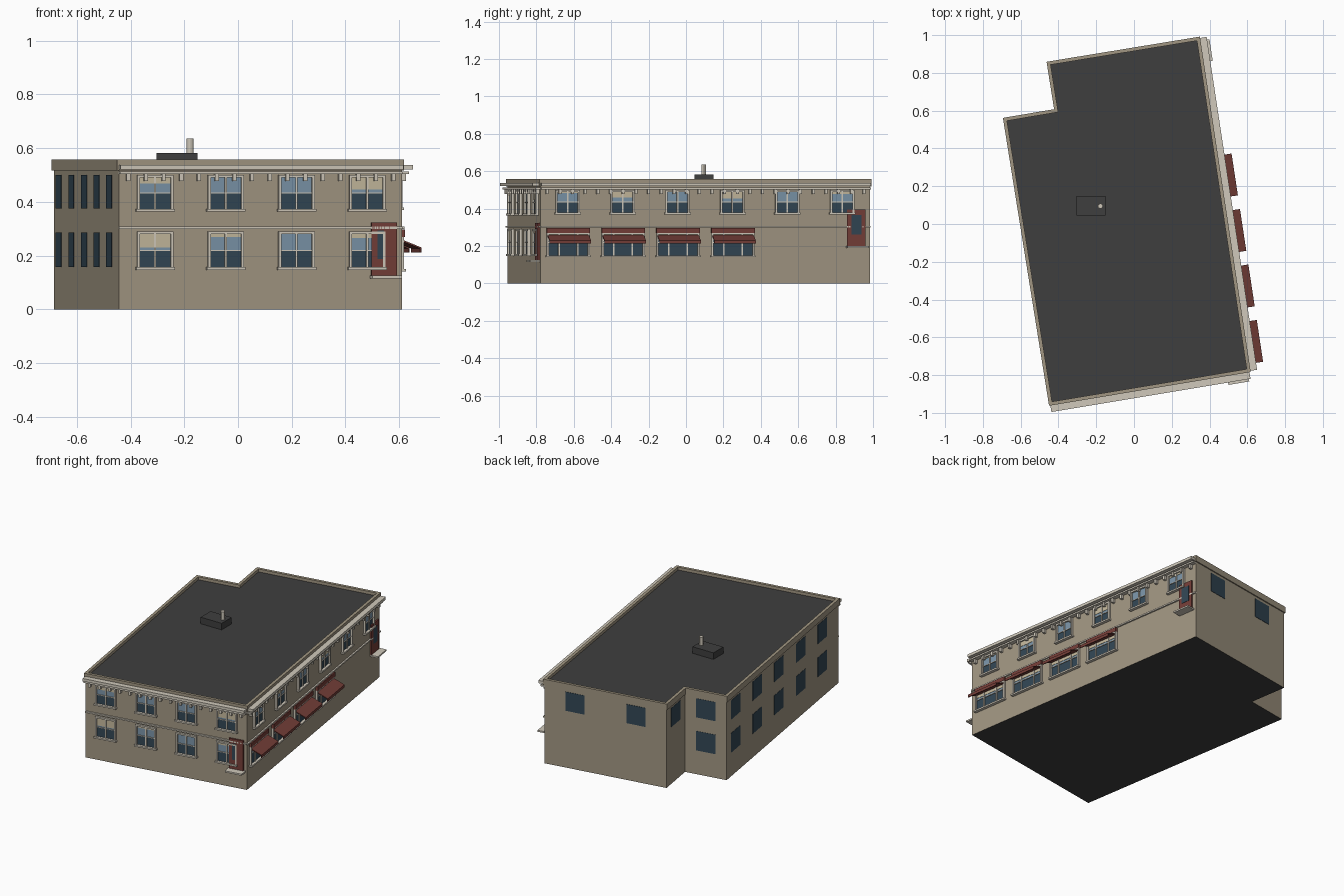
import bpy, bmesh
from mathutils import Vector

if "Cube" in bpy.data.objects:
    bpy.data.objects.remove(bpy.data.objects["Cube"])


def material(name, r, g, b):
    def lin(c):
        c /= 255
        return c / 12.92 if c <= 0.04045 else ((c + 0.055) / 1.055) ** 2.4
    m = bpy.data.materials.new(name)
    m.diffuse_color = (lin(r), lin(g), lin(b), 1)
    m.use_nodes = True
    m.node_tree.nodes["Principled BSDF"].inputs["Base Color"].default_value = m.diffuse_color
    return m


WALL = material("tan_wall", 161, 150, 130)
ROOF = material("dark_roof", 62, 62, 62)
TRIM = material("pale_stone", 208, 201, 187)
RED = material("dull_red", 116, 62, 56)
DARK = material("dark_glass", 50, 70, 84)
LIGHT = material("light_glass", 122, 148, 168)
BLIND = material("cream_blind", 196, 184, 156)

# Footprint, counter-clockwise from the front left corner
PLAN = [Vector(p) for p in ((-.444, -.954), (.61, -.778), (.343, .984),
                            (-.455, .853), (-.415, .602), (-.686, .556))]
N = len(PLAN)
FRONT, RIGHT, BACK, NOTCH_SIDE, NOTCH_BACK, LEFT = range(N)
parts = {}


def part(name, mat):
    if name not in parts:
        parts[name] = (bmesh.new(), mat)
    return parts[name][0]


def side(i):
    """Start, direction, outward normal and length of one wall."""
    a, b = PLAN[i], PLAN[(i + 1) % N]
    d = (b - a).normalized()
    return a, d, Vector((d.y, -d.x)), (b - a).length


def prism(name, mat, i, u0, u1, profile):
    """Sweep a (depth, height) profile along wall i."""
    bm = part(name, mat)
    a, d, n, _ = side(i)
    rings = []
    for u in (u0, u1):
        rings.append([bm.verts.new((*(a + d * u + n * q), z)) for q, z in profile])
    bm.faces.new(rings[0])
    bm.faces.new(rings[1][::-1])
    for k in range(len(profile)):
        j = (k + 1) % len(profile)
        bm.faces.new((rings[0][k], rings[1][k], rings[1][j], rings[0][j]))


def slab(name, mat, i, u0, u1, z0, z1, depth, inner=-.004):
    prism(name, mat, i, u0, u1, [(inner, z0), (depth, z0), (depth, z1), (inner, z1)])


def offset_plan(dist):
    """Footprint moved outward by dist."""
    out = []
    for i in range(N):
        n0, n1 = side(i - 1 if i else N - 1)[2], side(i)[2]
        out.append(PLAN[i] + (n0 + n1) * (dist / (1 + n0.dot(n1))))
    return out


def sash_window(i, u, z0, z1, w, blind, mullions=(0,), split=.5):
    h, zm = w / 2, z0 + (z1 - z0) * split
    slab("lower_glass", DARK, i, u - h, u + h, z0, zm, .003)
    slab("upper_glass", LIGHT, i, u - h, u + h, zm, z1, .003)
    if blind:
        slab("window_blinds", BLIND, i, u - h, u + h, z1 - (z1 - zm) * blind, z1, .005)
    for s in (-1, 1):
        e = u + s * h
        slab("window_frames", TRIM, i, e - .005, e + .005, z0, z1, .014)
    slab("window_frames", TRIM, i, u - h - .005, u + h + .005, z1 - .006, z1 + .004, .014)
    slab("window_frames", TRIM, i, u - h, u + h, zm - .002, zm + .002, .008)
    for m in mullions:
        slab("window_frames", TRIM, i, u + m - .004, u + m + .004, z0, z1, .009)
    slab("window_sills", TRIM, i, u - h - .01, u + h + .01, z0 - .006, z0 + .004, .02)


def door(i, u0, u1, z0, z1, g0, g1):
    slab("doors", RED, i, u0, u1, z0, z1, .01)
    slab("door_glass", DARK, i, g0, g1, z0 + .065, z1 - .03, .012)
    slab("door_steps", TRIM, i, u0 - .005, u1 + .012, z0 - .007, z0 + .003, .055)


# Main body: walls with dark roof and underside
bm = part("main_walls", WALL)
low = [bm.verts.new((*p, 0)) for p in PLAN]
top = [bm.verts.new((*p, .538)) for p in PLAN]
bm.faces.new(low[::-1]).material_index = 1
bm.faces.new(top).material_index = 1
for k in range(N):
    j = (k + 1) % N
    bm.faces.new((low[k], low[j], top[j], top[k]))

# Parapet ring
bm = part("parapet", WALL)
loops = [[bm.verts.new((*p, z)) for p in offset_plan(o)]
         for o, z in ((.007, .517), (.007, .557), (-.012, .557), (-.012, .517))]
for r in range(4):
    a, b = loops[r], loops[(r + 1) % 4]
    for k in range(N):
        j = (k + 1) % N
        bm.faces.new((a[k], a[j], b[j], b[k]))

# Cornice, brackets and floor band on the two street sides
for i in (FRONT, RIGHT):
    length = side(i)[3]
    slab("cornice", TRIM, i, 0, length, .520, .538, .042)
    slab("cornice", TRIM, i, 0, length, .503, .513, .028)
    slab("floor_band", TRIM, i, 0, length, .299, .308, .010)
    count = round(length / .0675)
    for k in range(count):
        u = (k + .5) * length / count
        slab("brackets", TRIM, i, u - .007, u + .007, .477, .503, .02)

# Front windows, two floors
for k, (up, down) in enumerate(zip((.45, 0, 0, .8), (.85, .25, 0, .3))):
    u = .136 + .267 * k
    sash_window(FRONT, u, .370, .496, .126, up)
    sash_window(FRONT, u, .153, .286, .126, down)

# Right upper windows
for k, blind in enumerate((.2, .6, 0, .7, 0, .3)):
    sash_window(RIGHT, .146 + .297 * k, .375, .495, .12, blind)

# Shop windows with header boards and awnings
for k in range(4):
    u = .149 + .297 * k
    sash_window(RIGHT, u, .146, .268, .222, .7, (-.05, .05), .6)
    slab("awning_headers", RED, RIGHT, u - .117, u + .117, .27, .297, .016)
    prism("awnings", RED, RIGHT, u - .112, u + .112,
          [(0, .262), (.08, .23), (.08, .212), (.075, .212), (.075, .226), (0, .255)])

# Raised doors with steps
door(FRONT, .953, 1.048, .122, .323, .975, 1.0)
door(RIGHT, 1.657, 1.755, .197, .395, 1.68, 1.735)

# Plain flush windows on the other sides
UPPER, LOWER = (.375, .5), (.157, .285)
plain = [(LEFT, .12 + .297 * k, z) for k in range(5) for z in (UPPER, LOWER)]
plain += [(BACK, side(BACK)[3] * f, UPPER) for f in (.25, .75)]
plain += [(NOTCH_SIDE, side(NOTCH_SIDE)[3] / 2, UPPER)]
plain += [(NOTCH_BACK, side(NOTCH_BACK)[3] / 2, z) for z in (UPPER, LOWER)]
for i, u, (z0, z1) in plain:
    slab("plain_windows", DARK, i, u - .063, u + .063, z0, z1, .002)

# Turn every collected part into an object
for name, (bm, mat) in parts.items():
    bmesh.ops.recalc_face_normals(bm, faces=bm.faces)
    me = bpy.data.meshes.new(name)
    bm.to_mesh(me)
    bm.free()
    me.materials.append(mat)
    if name == "main_walls":
        me.materials.append(ROOF)
    bpy.context.collection.objects.link(bpy.data.objects.new(name, me))

# Roof box and vent pipe
bpy.ops.mesh.primitive_cube_add(size=1, location=(-.227, .096, .558))
box = bpy.context.object
box.name, box.scale = "roof_box", (.153, .103, .046)
box.data.materials.append(ROOF)
bpy.ops.mesh.primitive_cylinder_add(vertices=12, radius=.013, depth=.09,
                                    location=(-.178, .095, .591))
pipe = bpy.context.object
pipe.name = "vent_pipe"
pipe.data.materials.append(TRIM)
bpy.ops.object.shade_smooth_by_angle()
